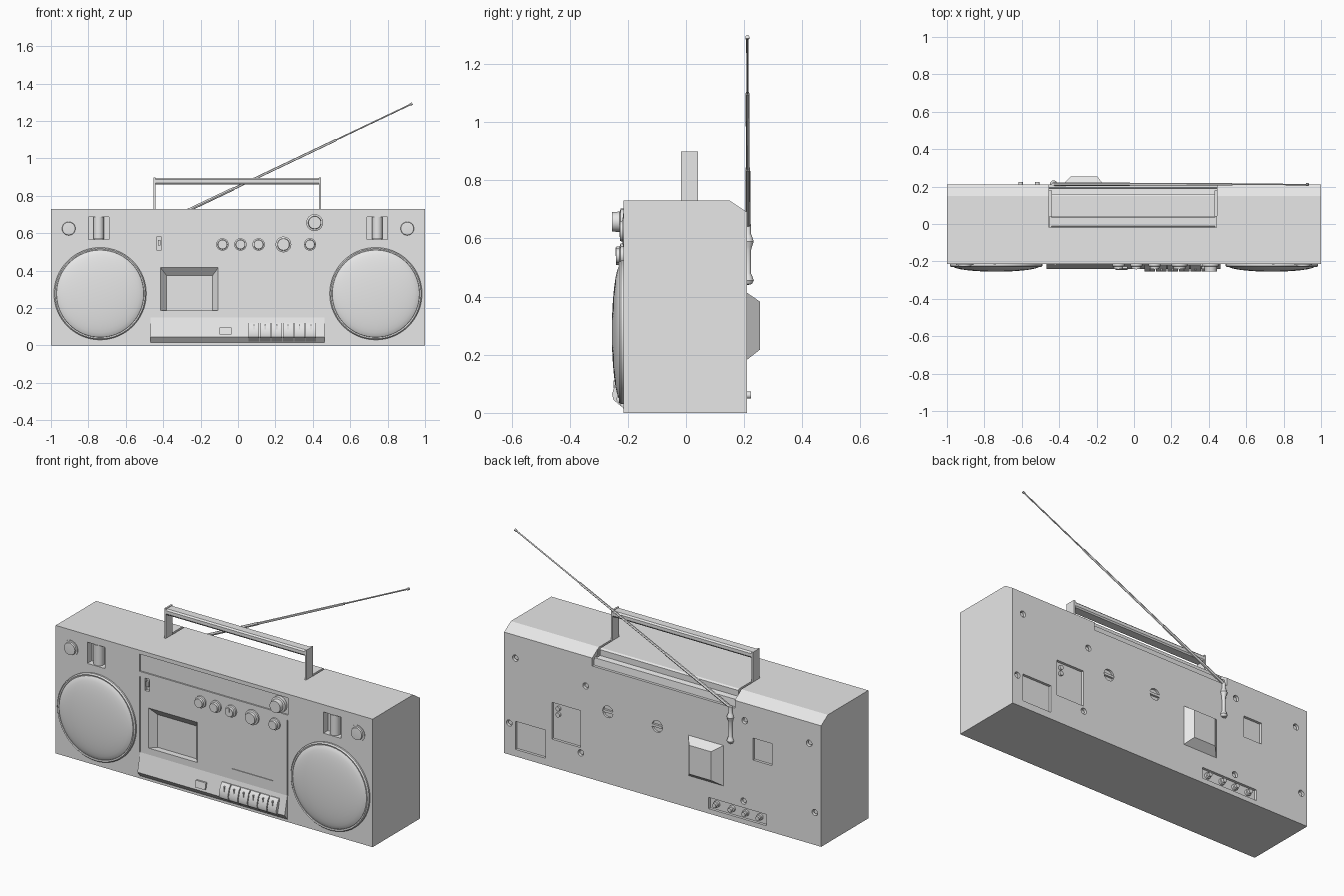
import bpy, bmesh, math
from mathutils import Vector, Matrix

grey = bpy.data.materials.new("light_grey")
grey.diffuse_color = (0.8, 0.8, 0.8, 1)
F, B = -0.215, 0.21          # front and back planes of the case


def finish(name, bm):
    bmesh.ops.remove_doubles(bm, verts=bm.verts, dist=1e-5)
    bmesh.ops.recalc_face_normals(bm, faces=bm.faces)
    me = bpy.data.meshes.new(name)
    bm.to_mesh(me)
    bm.free()
    me.materials.append(grey)
    ob = bpy.data.objects.new(name, me)
    bpy.context.collection.objects.link(ob)
    return ob


def frustum(name, r0, y0, r1, y1):
    """Block between two (x0, x1, z0, z1) rectangles at depths y0 and y1."""
    bm = bmesh.new()
    rings = [[bm.verts.new(p) for p in ((a, y, c), (b, y, c), (b, y, d), (a, y, d))]
             for (a, b, c, d), y in ((r0, y0), (r1, y1))]
    for ring in rings:
        bm.faces.new(ring)
    for i in range(4):
        j = (i + 1) % 4
        bm.faces.new((rings[0][i], rings[0][j], rings[1][j], rings[1][i]))
    return finish(name, bm)


def box(name, x0, x1, y0, y1, z0, z1):
    r = (x0, x1, z0, z1)
    return frustum(name, r, y0, r, y1)


def extrude_x(name, profile, x0, x1):
    """Extrude a (y, z) outline along x."""
    bm = bmesh.new()
    f = bm.faces.new([bm.verts.new((x0, y, z)) for y, z in profile])
    ext = bmesh.ops.extrude_face_region(bm, geom=[f])["geom"]
    bmesh.ops.translate(bm, vec=(x1 - x0, 0, 0),
                        verts=[v for v in ext if isinstance(v, bmesh.types.BMVert)])
    return finish(name, bm)


def lathe(name, profile, origin, axis=(0, 1, 0), seg=32):
    """Turn a (radius, height) outline around an axis."""
    bm = bmesh.new()
    rings = [[bm.verts.new((r * math.cos(math.tau * i / seg),
                            r * math.sin(math.tau * i / seg), h)) for i in range(seg)]
             for r, h in profile]
    for a, b in zip(rings, rings[1:]):
        for i in range(seg):
            j = (i + 1) % seg
            bm.faces.new((a[i], a[j], b[j], b[i]))
    rot = Vector((0, 0, 1)).rotation_difference(Vector(axis)).to_matrix().to_4x4()
    bm.transform(Matrix.Translation(origin) @ rot)
    return finish(name, bm)


def disc(name, x, z, r, y0, y1, seg=24):
    return lathe(name, [(0, y0), (r, y0), (r, y1), (0, y1)], (x, 0, z), seg=seg)


def cut(ob, cutter):
    mod = ob.modifiers.new("cut", "BOOLEAN")
    mod.operation, mod.solver, mod.object = "DIFFERENCE", "EXACT", cutter
    bpy.context.view_layer.objects.active = ob
    bpy.ops.object.modifier_apply(modifier=mod.name)
    bpy.data.objects.remove(cutter)


# Case with sloped rear top edge
case = extrude_x("case", [(F, 0), (B, 0), (B, 0.69), (0.15, 0.73), (F, 0.73)], -1, 1)

# Stepped handle bay and slots for the handle arms
cut(case, extrude_x("bay", [(0.16, 0.8), (0.16, 0.69), (0.19, 0.685), (0.195, 0.645),
                            (0.3, 0.645), (0.3, 0.8)], -0.455, 0.445))
for x in (-0.455, 0.431):
    cut(case, box("slot", x + 0.001, x + 0.013, -0.02, 0.18, 0.67, 0.8))

# Front recesses: tuner strip, panel seams, switch, vents, cassette door
cut(case, box("strip", -0.47, 0.465, -0.3, F + 0.008, 0.61, 0.708))
for x in (-0.47, 0.461):
    cut(case, box("seam", x, x + 0.004, -0.3, F + 0.006, 0.15, 0.58))
cut(case, box("switch_hole", -0.435, -0.408, -0.3, F + 0.015, 0.51, 0.58))
for s in (-1, 1):
    cut(case, box("vent", s * 0.745 - 0.055, s * 0.745 + 0.055, -0.3, F + 0.04, 0.567, 0.688))
cut(case, frustum("door", (-0.415, -0.105, 0.187, 0.417), F - 0.001,
                  (-0.382, -0.136, 0.187, 0.374), F + 0.035))

# Rear recesses: battery bay, terminal plate, voltage plate, jack panel, screw holes
for x0, x1, z0, z1 in ((0.74, 0.93, 0.04, 0.2), (0.52, 0.70, 0.16, 0.37),
                       (-0.69, -0.57, 0.38, 0.505), (-0.655, -0.29, 0.028, 0.092)):
    cut(case, box("rear_recess", x0, x1, B - 0.015, 0.3, z0, z1))
for x, z in ((0.93, 0.56), (0.968, 0.18), (0.486, 0.52), (0.517, 0.13),
             (-0.924, 0.57), (-0.96, 0.185), (-0.517, 0.59), (-0.51, 0.13)):
    cut(case, disc("hole", x, z, 0.018, B - 0.02, 0.3, 16))
    disc("rear_screw", x, z, 0.012, B - 0.025, B - 0.01, 12)

# Slotted round locks on the back
for x in (0.346, 0.035):
    cut(case, disc("lock_hole", x, 0.41, 0.033, B - 0.012, 0.3))
    box("lock_bar", x - 0.032, x + 0.032, B - 0.014, B, 0.403, 0.417)

# Speakers, corner knobs and vent rollers on both sides
for s in (-1, 1):
    x = s * 0.737
    lathe("speaker_ring", [(0.247, -0.21), (0.247, -0.224), (0.241, -0.231),
                           (0.234, -0.229), (0.232, -0.21)], (x, 0, 0.277), seg=64)
    dome = [(0.235 * math.sin(a), -0.223 - 0.032 * math.cos(a))
            for a in (math.pi / 2 * i / 10 for i in range(11))]
    lathe("speaker_dome", dome + [(0.235, -0.21)], (x, 0, 0.277), seg=64)
    lathe("corner_knob", [(0.046, -0.21), (0.046, -0.218), (0.036, -0.218), (0.034, -0.227),
                          (0, -0.229)], (s * 0.905, 0, 0.625))
    lathe("vent_roller", [(0, 0.57), (0.028, 0.57), (0.028, 0.686), (0, 0.686)],
          (s * 0.745, -0.188, 0), (0, 0, 1))

# Control knobs with a collar and a pointer ridge
for x, z, r, y in ((-0.083, 0.54, 0.033, -0.241), (0.013, 0.54, 0.033, -0.241),
                   (0.11, 0.54, 0.033, -0.241), (0.243, 0.54, 0.042, -0.241),
                   (0.385, 0.54, 0.033, -0.241), (0.41, 0.657, 0.045, -0.254)):
    lathe("control_knob", [(0, -0.2), (r, -0.2), (r, -0.225), (r * 0.78, -0.228),
                           (r * 0.74, y), (0, y)], (x, 0, z))
    box("knob_pointer", x - 0.004, x + 0.004, y - 0.001, y + 0.01, z, z + r * 0.7)
box("slide_switch", -0.428, -0.415, F - 0.003, F + 0.02, 0.535, 0.565)
box("trim_line", 0.114, 0.37, F - 0.004, F + 0.01, 0.208, 0.212)

# Sloped key deck with keys
extrude_x("key_deck", [(-0.2, 0.15), (F, 0.15), (-0.24, 0.045), (F, 0.015), (-0.2, 0.015)],
          -0.467, 0.462)
for i in range(6):
    x = 0.057 + i * 0.061
    extrude_x("deck_key", [(-0.21, 0.125), (-0.226, 0.125), (-0.241, 0.11), (-0.254, 0.065),
                           (-0.25, 0.045), (-0.222, 0.022), (-0.21, 0.022)], x, x + 0.056)
    box("key_mark", x + 0.025, x + 0.031, -0.25, -0.235, 0.085, 0.112)
extrude_x("eject_key", [(-0.22, 0.097), (-0.238, 0.097), (-0.246, 0.06), (-0.22, 0.06)],
          -0.1, -0.036)

# Carry handle
for x in (-0.452, 0.434):
    box("handle_arm", x, x + 0.01, -0.018, 0.042, 0.68, 0.899)
extrude_x("handle_bar", [(-0.012, 0.862), (0.036, 0.862), (0.042, 0.87), (0.042, 0.888),
                         (0.034, 0.896), (-0.01, 0.896), (-0.018, 0.888), (-0.018, 0.87)],
          -0.443, 0.435)

# Rear plug housing, jacks and terminals
frustum("plug_housing", (-0.393, -0.155, 0.175, 0.42), B - 0.01,
        (-0.337, -0.197, 0.218, 0.382), 0.255)
for x in (-0.333, -0.43, -0.517, -0.606):
    lathe("jack", [(0, 0.19), (0.018, 0.19), (0.018, 0.208), (0.012, 0.21), (0.012, 0.224),
                   (0, 0.224)], (x, 0, 0.061), seg=16)
for z in (0.34, 0.305):
    disc("terminal", 0.665, z, 0.013, 0.19, 0.208, 16)

# Antenna bracket and telescopic antenna
lathe("antenna_bracket", [(0, 0.44), (0.014, 0.443), (0.02, 0.456), (0.014, 0.472),
                          (0.01, 0.48), (0.011, 0.56), (0.014, 0.572), (0.02, 0.59),
                          (0.014, 0.608), (0.01, 0.615), (0.01, 0.65), (0, 0.655)],
      (-0.43, 0.213, 0), (0, 0, 1), 20)
foot, tip = Vector((-0.43, 0.213, 0.645)), Vector((0.932, 0.211, 1.293))
n = (tip - foot).length
lathe("antenna", [(0, 0), (0.0085, 0), (0.0085, n * 0.3), (0.0065, n * 0.3), (0.0065, n * 0.7),
                  (0.004, n * 0.7), (0.004, n - 0.014), (0.007, n - 0.012),
                  (0.007, n), (0, n)], foot, tip - foot, 12)

# Smooth round parts, keep edges sharp
bpy.ops.object.select_all(action="SELECT")
bpy.context.view_layer.objects.active = case
bpy.ops.object.shade_smooth_by_angle(angle=math.radians(30))
